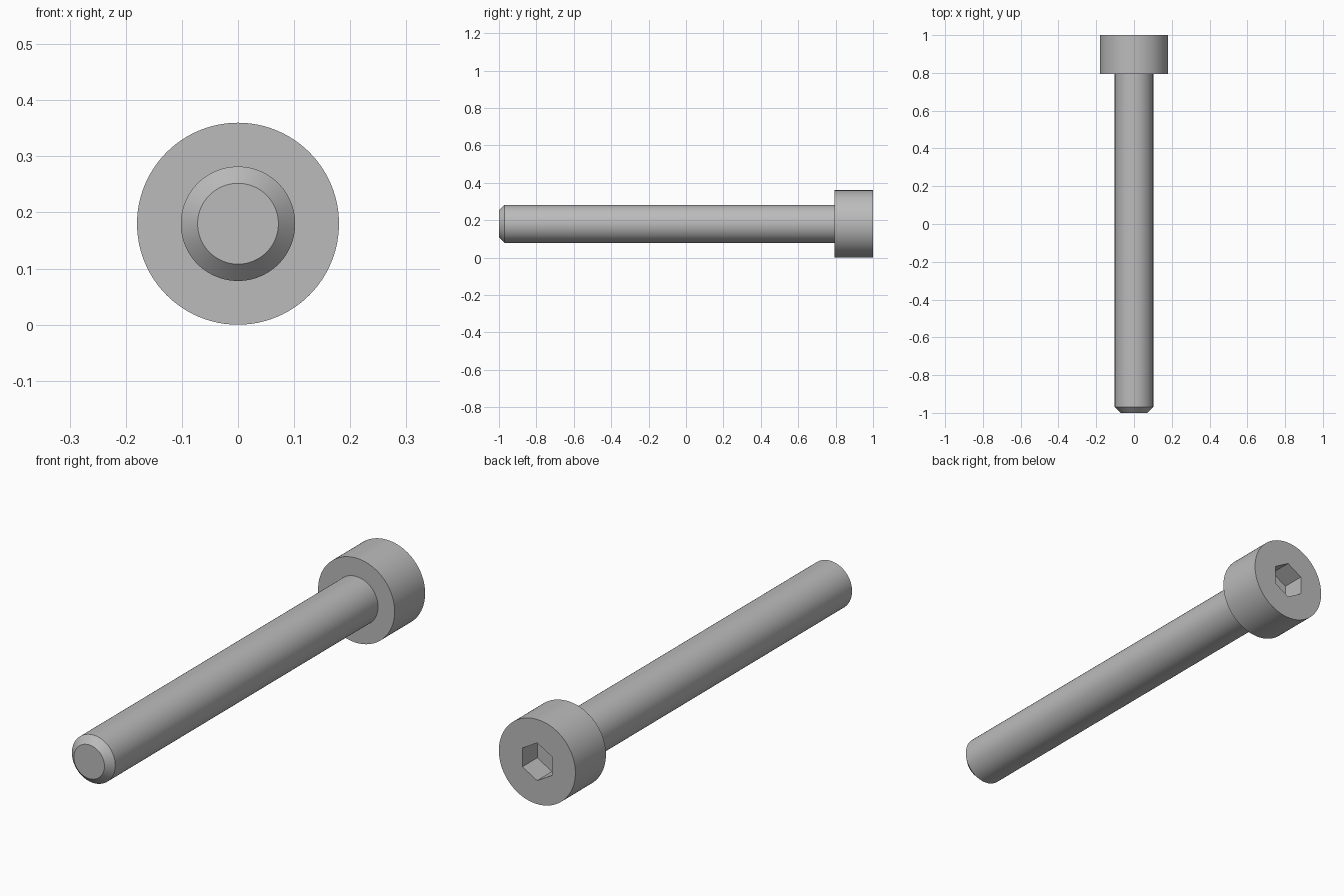
import bpy
import bmesh
import math
from mathutils import Matrix, Vector

SEGMENTS = 96
AXIS_Z = 0.18          # height of the bolt axis

cube = bpy.data.objects.get("Cube")
if cube:
    bpy.data.objects.remove(cube, do_unlink=True)

steel = bpy.data.materials.new("grey_steel")
steel.use_nodes = True
colour = (0.5, 0.5, 0.5, 1)
steel.diffuse_color = colour
steel.node_tree.nodes["Principled BSDF"].inputs["Base Color"].default_value = colour


def lathe(name, profile, sides, turn=0.0):
    """Closed solid of revolution about the y axis from (radius, y) points."""
    bm = bmesh.new()
    rings = []
    for radius, y in profile:
        angles = [turn + 2 * math.pi * i / sides for i in range(sides)]
        rings.append([bm.verts.new((radius * math.cos(a), y, radius * math.sin(a)))
                      for a in angles])
    for a, b in zip(rings, rings[1:]):
        for i in range(sides):
            j = (i + 1) % sides
            bm.faces.new((a[i], a[j], b[j], b[i]))
    bm.faces.new(rings[0])
    bm.faces.new(rings[-1])
    bmesh.ops.recalc_face_normals(bm, faces=bm.faces)
    bmesh.ops.transform(bm, matrix=Matrix.Translation(Vector((0, 0, AXIS_Z))),
                        verts=bm.verts)
    mesh = bpy.data.meshes.new(name)
    bm.to_mesh(mesh)
    bm.free()
    mesh.materials.append(steel)
    obj = bpy.data.objects.new(name, mesh)
    bpy.context.collection.objects.link(obj)
    return obj


# Bolt: chamfered tip, plain shank, cylindrical head
bolt = lathe("socket_head_bolt",
             [(0.072, -1), (0.102, -0.97), (0.102, 0.795), (0.18, 0.795), (0.18, 1)],
             SEGMENTS)

# Hexagonal socket, corners pointing up and down
cutter = lathe("hex_socket_cutter", [(0.08, 0.9), (0.08, 1.1)], 6, math.pi / 2)
cutter.hide_render = True
cutter.hide_set(True)

socket = bolt.modifiers.new("hex_socket", 'BOOLEAN')
socket.operation = 'DIFFERENCE'
socket.solver = 'EXACT'
socket.object = cutter

# Bake the cut, then smooth only the round surfaces
bpy.ops.object.select_all(action='DESELECT')
bolt.select_set(True)
bpy.context.view_layer.objects.active = bolt
bpy.ops.object.modifier_apply(modifier=socket.name)
bpy.data.objects.remove(cutter, do_unlink=True)
bpy.ops.object.shade_smooth_by_angle(angle=math.radians(30))
